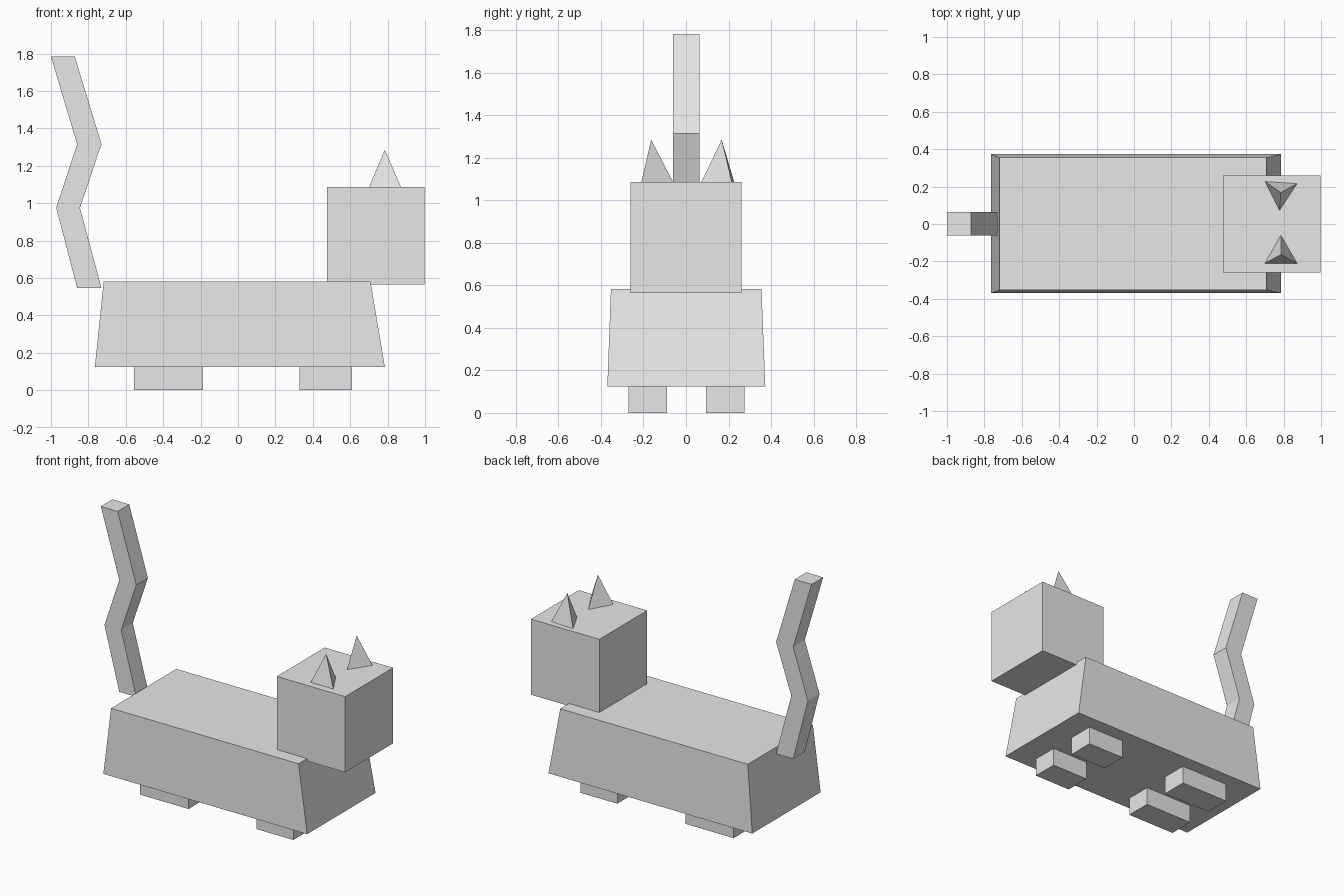
import bpy
import bmesh

cube = bpy.data.objects.get("Cube")
if cube:
    bpy.data.objects.remove(cube, do_unlink=True)

GREY = (0.8, 0.8, 0.8, 1.0)
grey = bpy.data.materials.new("light grey")
grey.use_nodes = True
grey.diffuse_color = GREY
shader = next(n for n in grey.node_tree.nodes if n.type == "BSDF_PRINCIPLED")
shader.inputs["Base Color"].default_value = GREY


def loft(name, base, top):
    """Flat-sided solid between two outlines; a one-point top makes a spike."""
    bm = bmesh.new()
    low = [bm.verts.new(p) for p in base]
    high = [bm.verts.new(p) for p in top]
    count = len(low)
    bm.faces.new(low)
    if len(high) > 1:
        bm.faces.new(high)
    for i in range(count):
        j = (i + 1) % count
        if len(high) > 1:
            bm.faces.new((low[i], low[j], high[j], high[i]))
        else:
            bm.faces.new((low[i], low[j], high[0]))
    bmesh.ops.recalc_face_normals(bm, faces=bm.faces)
    mesh = bpy.data.meshes.new(name)
    bm.to_mesh(mesh)
    bm.free()
    mesh.materials.append(grey)
    obj = bpy.data.objects.new(name, mesh)
    bpy.context.collection.objects.link(obj)
    return obj


def rect(x0, x1, y0, y1, z):
    return [(x0, y0, z), (x1, y0, z), (x1, y1, z), (x0, y1, z)]


def box(name, x0, x1, y0, y1, z0, z1):
    return loft(name, rect(x0, x1, y0, y1, z0), rect(x0, x1, y0, y1, z1))


# Tapered body and cube head
loft("body", rect(-0.765, 0.785, -0.37, 0.373, 0.125),
     rect(-0.718, 0.708, -0.353, 0.355, 0.582))
box("head", 0.477, 0.997, -0.26, 0.26, 0.565, 1.085)

# Four stubby feet
for side, y0, y1 in (("right", -0.27, -0.09), ("left", 0.093, 0.275)):
    box("front_foot_" + side, 0.33, 0.61, y0, y1, 0, 0.125)
    box("back_foot_" + side, -0.555, -0.187, y0, y1, 0, 0.125)

# Three-sided ears, the left one slightly twisted
loft("ear_right", [(0.70, -0.21, 1.085), (0.872, -0.21, 1.085), (0.785, -0.06, 1.085)],
     [(0.785, -0.164, 1.285)])
loft("ear_left", [(0.70, 0.227, 1.085), (0.872, 0.216, 1.085), (0.778, 0.072, 1.085)],
     [(0.785, 0.168, 1.285)])

# Zigzag tail extruded from its side profile
profile = [(-0.86, 0.546), (-0.73, 0.546), (-0.845, 0.975), (-0.73, 1.315),
           (-0.872, 1.783), (-1.0, 1.783), (-0.86, 1.315), (-0.972, 0.975)]
loft("tail", [(x, -0.062, z) for x, z in profile],
     [(x, 0.064, z) for x, z in profile])
